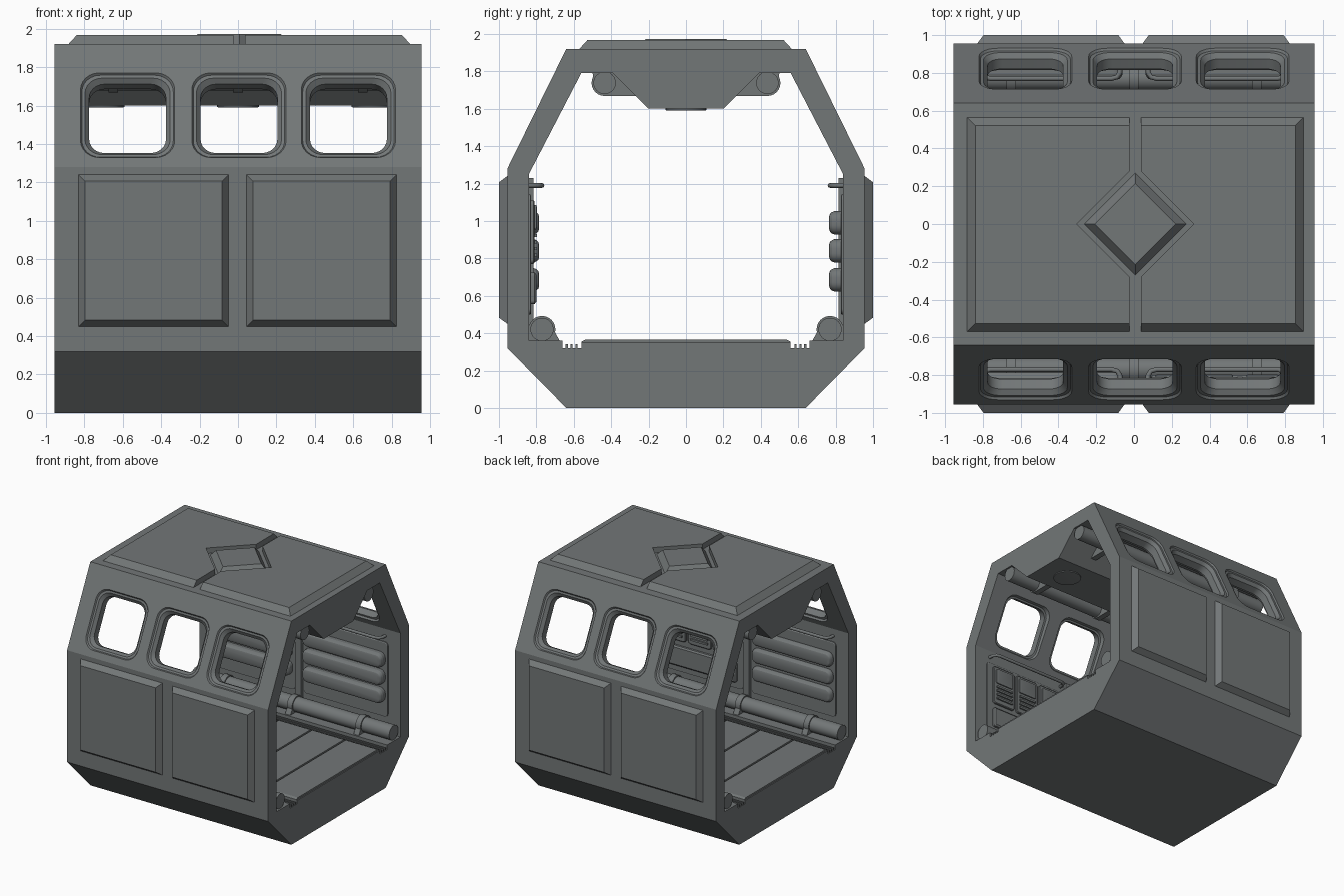
import bpy, bmesh, math
from mathutils import Vector

if "Cube" in bpy.data.objects:
    bpy.data.objects.remove(bpy.data.objects["Cube"])

mat = bpy.data.materials.new("hull grey")
mat.diffuse_color = (0.17, 0.184, 0.186, 1)
mat.use_nodes = True
mat.node_tree.nodes["Principled BSDF"].inputs["Base Color"].default_value = mat.diffuse_color


def loft(name, rings):
    """Bridge rings of 3D points into a capped solid."""
    bm = bmesh.new()
    vs = [[bm.verts.new(p) for p in r] for r in rings]
    n = len(rings[0])
    for a, b in zip(vs, vs[1:]):
        for i in range(n):
            bm.faces.new((a[i], a[(i + 1) % n], b[(i + 1) % n], b[i]))
    bm.faces.new(vs[0])
    bm.faces.new(vs[-1])
    bmesh.ops.recalc_face_normals(bm, faces=bm.faces)
    me = bpy.data.meshes.new(name)
    bm.to_mesh(me)
    bm.free()
    me.materials.append(mat)
    ob = bpy.data.objects.new(name, me)
    bpy.context.collection.objects.link(ob)
    return ob


def prism(name, yz, x0, x1):
    return loft(name, [[(x, y, z) for y, z in yz] for x in (x0, x1)])


def rrect(w, h, r, n=6):
    """Rounded rectangle with half sizes w, h."""
    pts = []
    for k, (sx, sy) in enumerate(((1, 1), (-1, 1), (-1, -1), (1, -1))):
        for i in range(n + 1):
            a = math.pi / 2 * (k + i / n)
            pts.append((sx * (w - r) + r * math.cos(a), sy * (h - r) + r * math.sin(a)))
    return pts


def circle(cy, cz, r, n=24):
    return [(cy + r * math.cos(2 * math.pi * i / n), cz + r * math.sin(2 * math.pi * i / n)) for i in range(n)]


def box(name, x0, x1, y0, y1, z0, z1):
    return prism(name, [(y0, z0), (y1, z0), (y1, z1), (y0, z1)], x0, x1)


def wall_pad(name, s, cx, cz, w, h, r, layers):
    """Rounded plate on a side wall; layers are (y, inset)."""
    return loft(name, [[(cx + u, s * y, cz + v) for u, v in rrect(w - i, h - i, max(r - i, 0.004))]
                       for y, i in layers])


def mirrored(half):
    return half + [(-y, z) for y, z in reversed(half)]


def cut(target, tool):
    m = target.modifiers.new("cut", 'BOOLEAN')
    m.operation, m.solver, m.object = 'DIFFERENCE', 'EXACT', tool
    bpy.context.view_layer.objects.active = target
    bpy.ops.object.modifier_apply(modifier=m.name)
    bpy.data.objects.remove(tool)


# Octagonal hull, hollowed along x
L = 0.955
hull = prism("hull", mirrored([(0.64, 0), (L, 0.32), (L, 1.28), (0.64, 1.92)]), -L, L)
cut(hull, prism("hollow", mirrored([(0.56, 0.35), (0.56, 0.32), (0.66, 0.32), (0.66, 0.36), (0.84, 0.36),
                                    (0.84, 1.25), (0.56, 1.79), (0.39, 1.79), (0.2, 1.6)]), -1.2, 1.2))

# Stepped window openings in the sloping walls
up = Vector((0, -0.315, 0.64)).normalized()
out = Vector((0, 0.64, 0.315)).normalized()
steps = [(0.02, 0.258), (-0.012, 0.238), (-0.014, 0.222), (-0.04, 0.2),
         (-0.1, 0.2), (-0.102, 0.215), (-0.15, 0.24)]
for s in (-1, 1):
    for cx in (-0.575, 0.005, 0.575):
        rings = []
        for d, h in steps:
            ring = []
            for u, v in rrect(h, h, h * 0.4):
                p = Vector((cx + u, 0.822, 1.55)) + up * v + out * d
                ring.append((p.x, s * p.y, p.z))
            rings.append(ring)
        cut(hull, loft("window_cutter", rings))

# Bevelled outer side panels
for s in (-1, 1):
    for cx in (-0.44, 0.435):
        loft("side_panel", [[(cx + a * (0.39 - i), s * y, 0.845 + b * (0.395 - i))
                             for a, b in ((-1, -1), (1, -1), (1, 1), (-1, 1))]
                            for y, i in ((0.95, 0), (0.955, 0), (1.0, 0.033))])

# Roof panels notched around a raised diamond
outline = [(0.89, -0.57), (0.03, -0.57), (0.03, -0.28), (0.31, 0), (0.03, 0.28), (0.03, 0.565), (0.89, 0.565)]
for s in (-1, 1):
    loft("roof_panel", [[(0.007 + s * min(x, 0.89 - i), max(-0.57 + i, min(0.565 - i, y)), z) for x, y in outline]
                        for z, i in ((1.91, 0), (1.92, 0), (1.967, 0.043))])
loft("roof_diamond", [[(0.007 + r * a, r * b, z) for a, b in ((1, 0), (0, 1), (-1, 0), (0, -1))]
                      for z, r in ((1.91, 0.27), (1.92, 0.27), (1.973, 0.215))])

# Floor planks
for i in range(6):
    x = -L + i * 2 * L / 6
    loft("floor_plank", [[(x + a, b, z) for a, b in ((0.008, -w), (0.31, -w), (0.31, w), (0.008, w))]
                         for z, w in ((0.345, 0.56), (0.355, 0.56), (0.365, 0.54))])

for s in (-1, 1):
    # Floor channel rails
    for y in (0.585, 0.612, 0.638):
        box("channel_rail", -L, L, s * y - 0.006, s * y + 0.006, 0.31, 0.342)

    # Long pipes at the floor and ceiling, with collars and brackets
    prism("floor_pipe", circle(s * 0.77, 0.42, 0.062), -0.94, 0.94)
    prism("ceiling_pipe", circle(s * 0.435, 1.738, 0.06), -0.94, 0.94)
    for x in (-0.65, 0.0, 0.65):
        prism("floor_pipe_collar", circle(s * 0.77, 0.42, 0.072), x - 0.025, x + 0.025)
        prism("floor_pipe_bracket", [(s * y, z) for y, z in
                                     ((0.67, 0.35), (0.72, 0.44), (0.84, 0.44), (0.84, 0.35))], x - 0.025, x + 0.025)
        prism("ceiling_pipe_collar", circle(s * 0.435, 1.738, 0.07), x - 0.025, x + 0.025)
        prism("ceiling_pipe_bracket", [(s * y, z) for y, z in
                                       ((0.5, 1.795), (0.49, 1.72), (0.435, 1.668), (0.25, 1.668), (0.37, 1.795))],
              x - 0.025, x + 0.025)

    # Wall centre strip, backing panels and handrails
    box("wall_strip", -0.03, 0.03, s * 0.845, s * 0.815, 0.4, 1.23)
    front = 0.765 if s > 0 else 0.785
    for cx in (-0.44, 0.44):
        wall_pad("wall_backing", s, cx, 0.82, 0.4, 0.32, 0.03, ((0.845, 0), (0.832, 0), (0.828, 0.006)))
        path = bpy.data.curves.new("handrail", 'CURVE')
        path.dimensions = '3D'
        path.bevel_depth = 0.013
        path.bevel_resolution = 2
        path.use_fill_caps = True
        path.materials.append(mat)
        sp = path.splines.new('POLY')
        pts = [(-0.37, 0.845), (-0.365, 0.8), (-0.35, 0.778), (-0.32, 0.77)]
        pts += [(-x, y) for x, y in reversed(pts)]
        sp.points.add(len(pts) - 1)
        for q, (x, y) in zip(sp.points, pts):
            q.co = (cx + x, s * y, 1.19, 1)
        bpy.context.collection.objects.link(bpy.data.objects.new("handrail", path))

        # Padded cushions everywhere except the instrument bay
        if s > 0 or cx < 0:
            for cz in (0.685, 0.84, 0.99):
                wall_pad("wall_cushion", s, cx, cz, 0.38, 0.063, 0.05,
                         ((0.84, 0), (front + 0.03, 0), (front + 0.015, 0.006), (front + 0.005, 0.015), (front, 0.03)))

# Instrument bay on the front wall
for cx in (0.2, 0.44, 0.68):
    wall_pad("instrument_plate", -1, cx, 0.94, 0.11, 0.17, 0.025, ((0.84, 0), (0.815, 0), (0.81, 0.006)))
    wall_pad("instrument_screen", -1, cx, 1.02, 0.085, 0.065, 0.012, ((0.815, 0), (0.8, 0), (0.797, 0.01)))
    for k in range(4):
        z = 0.81 + k * 0.035
        box("instrument_vent", cx - 0.08, cx + 0.08, -0.815, -0.797, z, z + 0.016)
wall_pad("lower_locker", -1, 0.44, 0.64, 0.35, 0.085, 0.02, ((0.84, 0), (0.81, 0), (0.8, 0.012)))

# Round ceiling lamps
for x in (-0.7, 0.0, 0.7):
    loft("ceiling_lamp", [[(x + a, b, z) for a, b in circle(0, 0, r)]
                          for z, r in ((1.61, 0.11), (1.592, 0.11), (1.59, 0.09))])

# Smooth round parts while keeping edges hard
for ob in bpy.context.scene.objects:
    ob.select_set(ob.type == 'MESH')
bpy.context.view_layer.objects.active = hull
bpy.ops.object.shade_smooth_by_angle(angle=math.radians(20))
